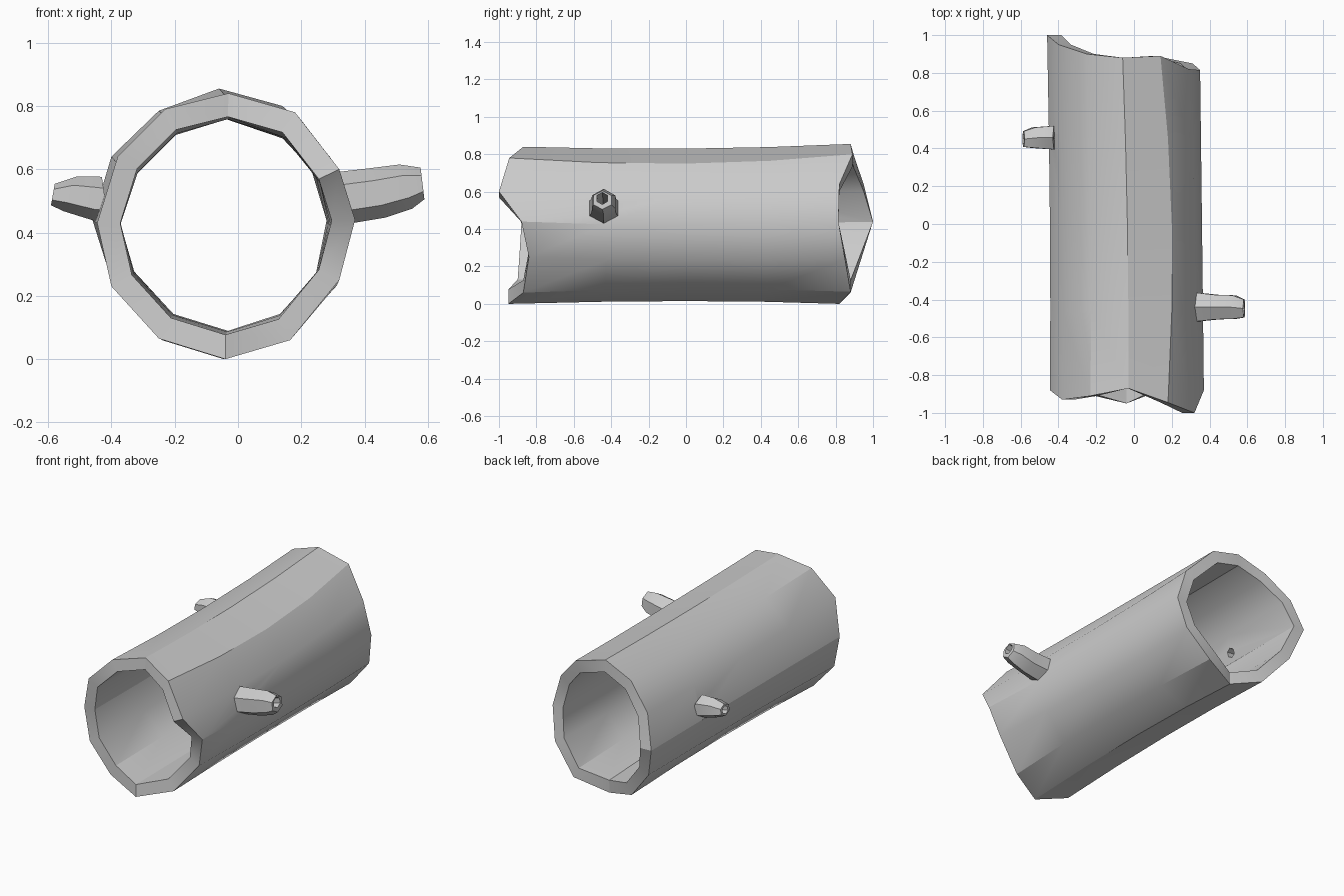
import bpy, bmesh, math
from mathutils import Vector

if "Cube" in bpy.data.objects:
    bpy.data.objects.remove(bpy.data.objects["Cube"])

# Log outline, counter-clockwise from the bottom
FRONT = [(-.04, -.95, 0), (.165, -.87, .06), (.32, -.84, .25), (.37, -.88, .44),
         (.32, -1, .60), (.18, -.945, .78), (-.03, -.87, .84), (-.23, -.91, .79),
         (-.38, -.93, .64), (-.445, -.88, .43), (-.40, -.89, .23), (-.25, -.90, .065)]
MIDDLE = [(-.03, 0, .015), (.17, 0, .08), (.31, 0, .23), (.36, 0, .42),
          (.32, 0, .59), (.20, 0, .75), (-.035, 0, .83), (-.23, 0, .77),
          (-.38, 0, .62), (-.445, 0, .43), (-.39, 0, .24), (-.24, 0, .08)]
BACK = [(-.045, .82, 0), (.16, .88, .065), (.31, .85, .24), (.35, .815, .44),
        (.29, .82, .64), (.14, .89, .80), (-.06, .88, .855), (-.25, .90, .785),
        (-.40, .95, .64), (-.46, 1, .44), (-.40, .94, .25), (-.24, .88, .06)]
CENTRE = Vector((-.04, 0, .428))


def make(name, rings, closed):
    """Loft rings; closed joins the last ring to the first, otherwise cap both."""
    bm = bmesh.new()
    rows = [[bm.verts.new(p) for p in r] for r in rings]
    n = len(rows[0])
    pairs = list(zip(rows, rows[1:])) + ([(rows[-1], rows[0])] if closed else [])
    for a, b in pairs:
        for i in range(n):
            j = (i + 1) % n
            bm.faces.new((a[i], a[j], b[j], b[i]))
    if not closed:
        bm.faces.new(rows[0])
        bm.faces.new(rows[-1])
    bmesh.ops.recalc_face_normals(bm, faces=bm.faces)
    me = bpy.data.meshes.new(name)
    bm.to_mesh(me)
    bm.free()
    ob = bpy.data.objects.new(name, me)
    bpy.context.collection.objects.link(ob)
    return ob


def station(t, k):
    """Ring at t (-1 front, 1 back) through the three outlines, k scales the bore."""
    ring = []
    for f, m, b in zip(FRONT, MIDDLE, BACK):
        p = (Vector(f) * t * (t - 1) / 2 + Vector(m) * (1 - t * t)
             + Vector(b) * t * (t + 1) / 2)
        ring.append(Vector((CENTRE.x + (p.x - CENTRE.x) * k, p.y,
                            CENTRE.z + (p.z - CENTRE.z) * k)))
    return ring


def hexring(x, y, z, ry, rz, lean):
    """Six-sided ring across x, leaning outward at the bottom."""
    return [Vector((x - lean * math.cos(a), y + ry * math.sin(a), z + rz * math.cos(a)))
            for a in (i * math.pi / 3 for i in range(6))]


# Hollow trunk
ts = (-1, -.5, 0, .5, 1)
trunk = make("hollow_log", [station(t, 1) for t in ts]
             + [station(t, .82) for t in reversed(ts)], True)

# Branch stubs: x, y, z, ry, rz, lean of each ring
right = make("right_branch", [hexring(*r) for r in (
    (.335, -.44, .51, .088, .082, .015), (.44, -.44, .525, .075, .078, .025),
    (.53, -.44, .545, .072, .07, .02), (.583, -.447, .555, .055, .05, .006))], False)
left = make("left_branch", [hexring(*r) for r in (
    (-.42, .457, .505, .072, .07, .01), (-.45, .457, .508, .07, .069, -.01),
    (-.53, .457, .522, .063, .055, -.02), (-.585, .45, .52, .048, .034, -.006))], False)

# Bores through the stubs into the trunk
bores = [
    (right, make("right_bore", [hexring(.2, -.44, .48, .03, .03, 0),
                                hexring(.7, -.45, .59, .034, .034, 0)], False)),
    (left, make("left_bore", [hexring(-.3, .457, .48, .03, .03, 0),
                              hexring(-.7, .447, .535, .028, .022, 0)], False))]
for stub, bore in bores:
    bore.hide_render = True
    bore.hide_set(True)
    for ob in (stub, trunk):
        mod = ob.modifiers.new("bore", 'BOOLEAN')
        mod.operation = 'DIFFERENCE'
        mod.solver = 'EXACT'
        mod.object = bore

# Bake the bores, then shade
for ob in (trunk, right, left):
    bpy.ops.object.select_all(action='DESELECT')
    ob.select_set(True)
    bpy.context.view_layer.objects.active = ob
    for mod in list(ob.modifiers):
        bpy.ops.object.modifier_apply(modifier=mod.name)
    bpy.ops.object.shade_smooth_by_angle(angle=math.radians(30))
for _, bore in bores:
    bpy.data.objects.remove(bore)
